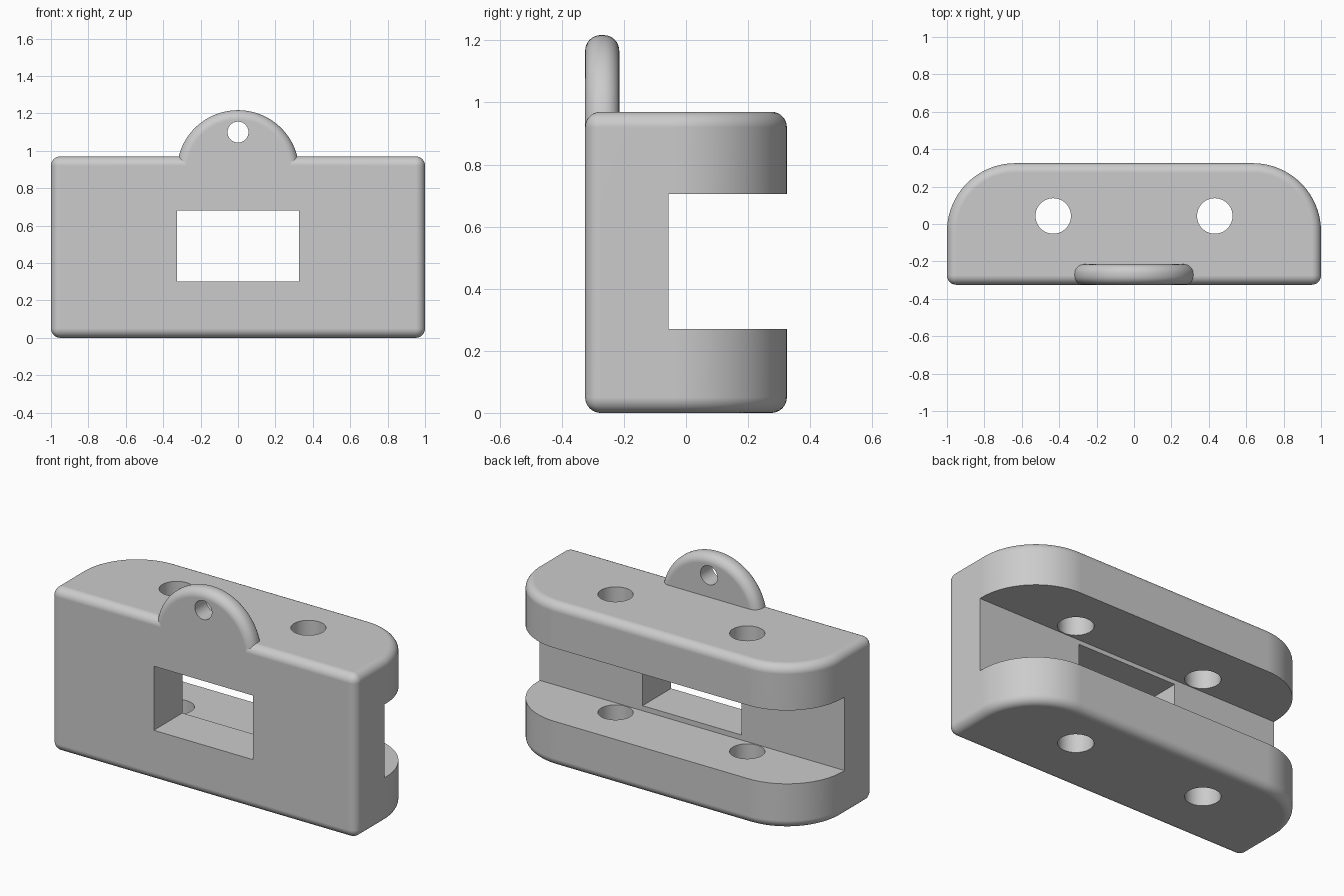
import bpy
from math import sin, cos, pi, radians
from mathutils import Matrix, Vector

if "Cube" in bpy.data.objects:
    bpy.data.objects.remove(bpy.data.objects["Cube"], do_unlink=True)

W, D, H = 1.0, 0.325, 0.97      # half width, half depth, body height
CORNER, FILLET = 0.365, 0.05
LUG_R, LUG_Z, LUG_BACK = 0.327, 0.89, -0.215

grey = bpy.data.materials.new("plain grey")
grey.use_nodes = True
colour = (0.6, 0.6, 0.6, 1)
grey.diffuse_color = colour
grey.node_tree.nodes["Principled BSDF"].inputs["Base Color"].default_value = colour


def arc(cx, cy, r, start, end, steps):
    angles = [radians(start + (end - start) * i / steps) for i in range(steps + 1)]
    return [(cx + r * cos(a), cy + r * sin(a)) for a in angles]


def prism(name, outline, low, high, axis="Z"):
    """Extrude a counter-clockwise outline along z, or an x-z outline along y."""
    n = len(outline)
    if axis == "Z":
        verts = [(x, y, z) for z in (low, high) for x, y in outline]
    else:
        verts = [(x, y, z) for y in (high, low) for x, z in outline]
    faces = [list(range(n))[::-1], list(range(n, 2 * n))]
    faces += [[i, (i + 1) % n, n + (i + 1) % n, n + i] for i in range(n)]
    mesh = bpy.data.meshes.new(name)
    mesh.from_pydata(verts, [], faces)
    mesh.materials.append(grey)
    obj = bpy.data.objects.new(name, mesh)
    bpy.context.collection.objects.link(obj)
    return obj


def rect(x0, x1, y0, y1):
    return [(x0, y0), (x1, y0), (x1, y1), (x0, y1)]


def apply(obj, kind, **settings):
    bpy.ops.object.select_all(action="DESELECT")
    bpy.context.view_layer.objects.active = obj
    obj.select_set(True)
    mod = obj.modifiers.new(kind.lower(), kind)
    for key, value in settings.items():
        setattr(mod, key, value)
    bpy.ops.object.modifier_apply(modifier=mod.name)


def fillet(obj):
    apply(obj, "BEVEL", width=FILLET, segments=8, limit_method="ANGLE",
          angle_limit=radians(40))


def combine(obj, tool, operation):
    apply(obj, "BOOLEAN", object=tool, operation=operation, solver="EXACT")
    bpy.data.objects.remove(tool, do_unlink=True)


# Body with large rounded back corners and filleted rims
outline = [(-W, -D), (W, -D)]
outline += arc(W - CORNER, D - CORNER, CORNER, 0, 90, 24)
outline += arc(CORNER - W, D - CORNER, CORNER, 90, 180, 24)
body = prism("mounting_block", outline, 0, H)
fillet(body)

# Hanging lug, flush with the front
lug = prism("hanging_lug", arc(0, LUG_Z, LUG_R, 0, 360, 96)[:-1], -D, LUG_BACK, "Y")
fillet(lug)
combine(body, lug, "UNION")

# Back slot, front window, lug eyelet and bolt holes
combine(body, prism("slot", rect(-2, 2, -0.057, 1), 0.27, 0.705), "DIFFERENCE")
combine(body, prism("window", rect(-0.325, 0.325, 0.3, 0.68), -1, 0.1, "Y"), "DIFFERENCE")
combine(body, prism("eyelet", arc(0, 1.1, 0.056, 0, 360, 40)[:-1], -1, 0, "Y"), "DIFFERENCE")
for side in (-1, 1):
    hole = prism("bolt_hole", arc(side * 0.432, 0.043, 0.095, 0, 360, 48)[:-1], -1, 2)
    combine(body, hole, "DIFFERENCE")

# Smooth fillets, crisp edges, flat large faces
body.select_set(True)
bpy.context.view_layer.objects.active = body
bpy.ops.object.shade_smooth_by_angle(angle=radians(30))
apply(body, "WEIGHTED_NORMAL", keep_sharp=True)
